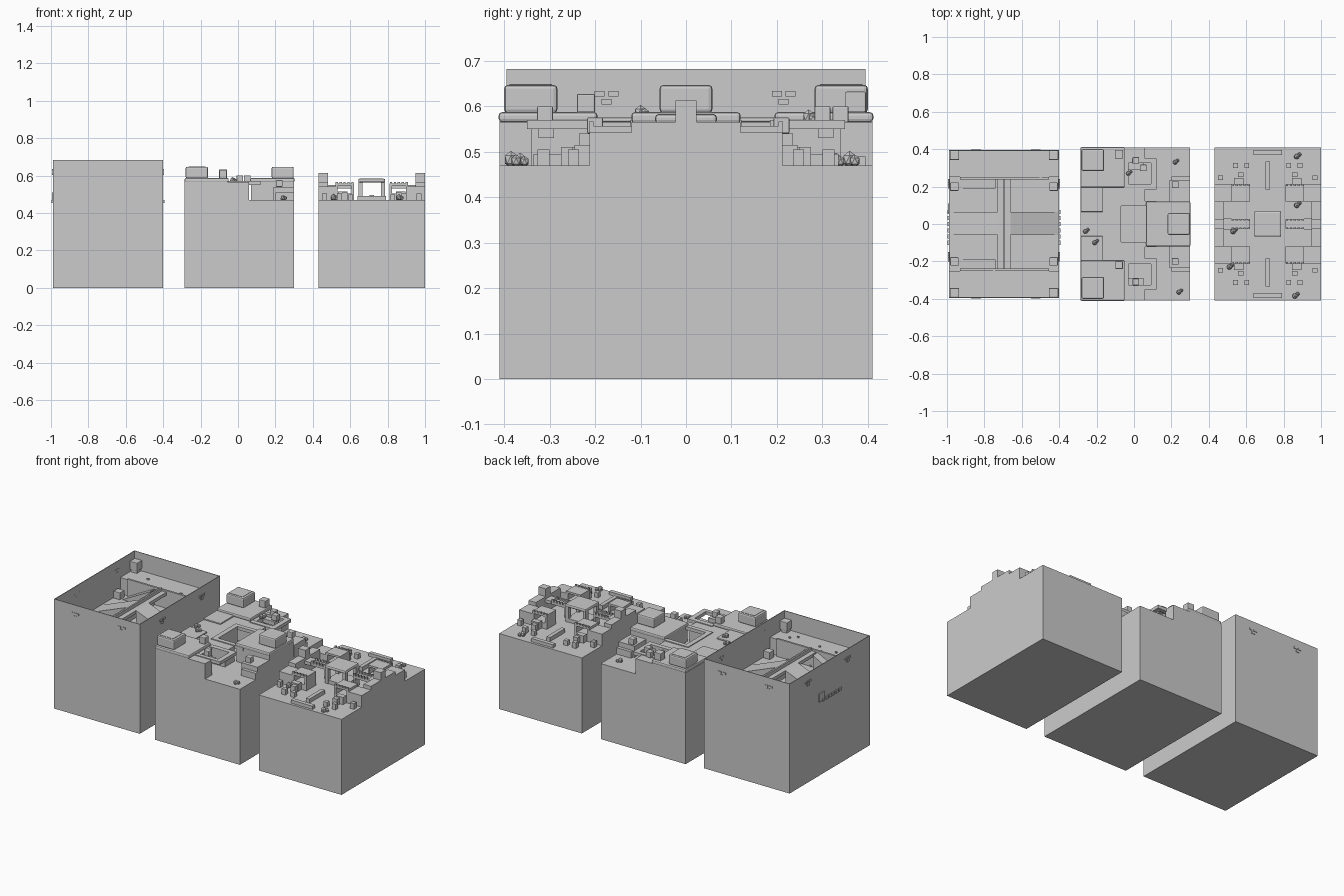
import bpy, bmesh, random
from mathutils import Matrix, Vector

if "Cube" in bpy.data.objects:
    bpy.data.objects.remove(bpy.data.objects["Cube"])
random.seed(4)

def finish(name, bm, bevel=0):
    bmesh.ops.recalc_face_normals(bm, faces=bm.faces)
    me = bpy.data.meshes.new(name)
    bm.to_mesh(me)
    bm.free()
    ob = bpy.data.objects.new(name, me)
    bpy.context.collection.objects.link(ob)
    if bevel:
        m = ob.modifiers.new("soft_edge", 'BEVEL')
        m.width, m.segments = bevel, 2
    return ob

def box(name, x0, x1, y0, y1, z0, z1, bevel=0):
    bm = bmesh.new()
    c = Vector(((x0+x1)/2, (y0+y1)/2, (z0+z1)/2))
    mat = Matrix.Translation(c) @ Matrix.Diagonal((x1-x0, y1-y0, z1-z0, 1))
    bmesh.ops.create_cube(bm, size=1, matrix=mat)
    return finish(name, bm, bevel)

def ybox(name, x0, x1, y0, y1, z0, z1, bevel=0):
    """box mirrored across y = 0"""
    box(name, x0, x1, y0, y1, z0, z1, bevel)
    box(name, x0, x1, -y1, -y0, z0, z1, bevel)

def prism(name, pts, y0, y1):
    """extrude an xz profile along y"""
    bm = bmesh.new()
    f = bm.faces.new([bm.verts.new((x, y0, z)) for x, z in pts])
    r = bmesh.ops.extrude_face_region(bm, geom=[f])
    vs = [v for v in r['geom'] if isinstance(v, bmesh.types.BMVert)]
    bmesh.ops.translate(bm, verts=vs, vec=(0, y1-y0, 0))
    return finish(name, bm)

def rock(x, y, z, r):
    bm = bmesh.new()
    for dx, dy, k in ((0, 0, 1), (r*.9, r*.7, .75)):
        mat = Matrix.Translation((x+dx, y+dy, z+r*k*.8)) @ Matrix.Diagonal((1, 1, 1.2, 1))
        bmesh.ops.create_icosphere(bm, subdivisions=1, radius=r*k, matrix=mat)
    finish("boulder", bm)

def crate(x, y, z, s=.04):
    box("crate", x-s/2, x+s/2, y-s/2, y+s/2, z, z+s, .003)

G = .47   # common ground level

# ---- left block: walled arena ----
L, R, C, T = -.99, -.40, -.695, .682
box("arena_base", L, R, -.395, .395, 0, G)
for x in (L, R-.004):
    box("arena_side_wall", x, x+.004, -.395, .395, G, T)
ybox("arena_end_wall", L, R, .391, .395, G, T)
ybox("arena_shelf", L, R, .25, .393, G, .57)
ybox("shelf_parapet", -.93, -.455, .238, .25, G, .58)
box("bridge", C-.035, C+.035, -.245, .245, .55, .57)
box("bridge_rail", C-.005, C+.005, -.24, .24, .57, .59)
# centre and shelf ramps
for s in (-1, 1):
    prism("centre_ramp", [(C+s*.29, G), (C+s*.035, G), (C+s*.035, .57)], -.06, .065)
    prism("shelf_ramp", [(-.93, G), (-.74, G), (-.74, .57)],
          *((.19, .24) if s > 0 else (-.24, -.19)))
# corner crates and floor crates
for x in (L+.03, R-.03):
    for y in (-.367, .367):
        box("corner_crate", x-.025, x+.025, y-.024, y+.024, .585, .637, .003)
        box("crate_foot", x-.02, x+.02, y-.02, y+.02, .57, .585)
    for y in (-.2, .2):
        crate(x, y, G, .045)
# rubble on the arena floor
for i in range(26):
    x, y = random.uniform(-.95, -.44), random.uniform(-.37, .37)
    z = .57 if abs(y) > .25 else G
    box("rubble", x-.006, x+.006, y-.005, y+.005, z, z+.008)
# brick clusters poking through the walls
for y in (-.19, .2):
    for dy, z in ((0, .622), (.03, .622), (.015, .604)):
        for x in (L, R):
            box("wall_brick", x-.005, x+.005, y-.011+dy, y+.011+dy, z, z+.012)
for x in (-.86, -.54):
    for dx, z in ((0, .622), (.03, .622), (.015, .604)):
        for y in (-.395, .395):
            box("wall_brick", x-.011+dx, x+.011+dx, y-.003, y+.003, z, z+.012)
# door sill blocks at the ramp ends
for x in (L, R):
    for i in range(6):
        y = -.1+i*.033
        box("door_sill", x-.006, x+.006, y-.011, y+.011, .452, .47)
box("door_frame", L-.005, L+.004, .06, .11, .46, .51)

# ---- middle block: terraced courtyard ----
box("court_base", -.285, .30, -.41, .41, 0, G)
box("deck_left", -.285, -.1, -.41, .41, G, .565)
ybox("deck_end", -.1, .06, .34, .41, G, .565)
ybox("deck_mid", -.1, .06, .12, .215, G, .565)
ybox("deck_inner", -.1, -.03, .215, .34, G, .565)
# overhanging frames with openings
ybox("frame_outer", -.05, .12, .325, .35, .55, .57)
ybox("frame_inner", -.05, .12, .185, .215, .55, .57)
ybox("frame_end", .09, .12, .215, .325, .55, .57)
ybox("frame_step", -.05, .05, .29, .325, .53, .555)
# sunken centre court
ybox("court_rim", -.1, .12, .095, .122, .55, .57)
box("court_rim_end", -.1, -.07, -.095, .095, G, .57)
# towers with caps and roof boxes
ybox("tower", -.285, -.055, .20, .41, .56, .568)
ybox("tower_cap", -.285, -.05, .195, .412, .565, .587, .007)
ybox("roof_box", -.28, -.16, .283, .40, .585, .647, .008)
ybox("roof_panel", -.265, -.175, .295, .388, .645, .649)
ybox("left_ledge", -.285, -.165, .065, .197, .565, .575, .004)
box("gate_wall", .07, .30, -.117, .117, G, .565)
box("gate_cap", .065, .302, -.12, .12, .563, .587, .007)
box("gate_box", .18, .298, -.058, .058, .585, .647, .008)
ybox("gate_step", .19, .30, .12, .235, G, .54)
ybox("low_step", .20, .30, .235, .255, G, .51)
# crates and boulders
crate(-.08, .373, .587, .045)
crate(-.08, -.22, .587, .04)
for x, y in ((.01, .34), (.05, .30), (.01, -.31)):
    crate(x, y, .565, .035)
crate(.22, .21, .54, .035)
crate(.22, -.2, .54, .035)
for x, y, z in ((.22, .33, G), (.24, -.365, G), (-.03, .27, .565),
                (-.26, -.04, .565), (-.21, -.1, .575)):
    rock(x, y, z, .014)

# ---- right block: twin forts ----
box("fort_base", .43, 1.0, -.41, .41, 0, G)
M = .715
for s in (-1, 1):
    def xb(name, a, b, *rest, f=box):
        """box measured outward from the block's middle"""
        lo, hi = sorted((M+s*a, M+s*b))
        f(name, lo, hi, *rest)
    xb("outer_wall", .235, .285, -.12, .12, G, .565)
    xb("gate_pillar", .235, .285, -.023, .023, .565, .613)
    xb("fort_terrace", .195, .285, .12, .212, G, .542, f=ybox)
    # hollow bunkers beside the terraces
    xb("bunker_roof", .095, .195, .12, .212, .545, .557, f=ybox)
    xb("bunker_leg", .095, .108, .12, .212, G, .545, f=ybox)
    xb("bunker_leg", .182, .195, .12, .212, G, .545, f=ybox)
    xb("bunker_sill", .108, .182, .12, .212, G, .505, f=ybox)
    # crenellated bridge
    xb("catwalk", .095, .195, -.025, .025, .53, .545)
    xb("catwalk_end", .195, .237, -.03, .03, .53, .55)
    xb("catwalk_leg", .095, .105, -.022, .022, G, .53)
    for i in range(5):
        a = .097+i*.021
        xb("merlon", a, a+.012, .018, .026, .545, .56, f=ybox)
        xb("bunker_merlon", a, a+.012, .204, .213, .557, .566, f=ybox)
    # steps and crates
    xb("fort_step", .13, .18, .212, .245, G, .515, f=ybox)
    xb("post", .13, .16, .25, .275, G, .51, f=ybox)
    xb("crate_low", .16, .185, .30, .327, G, .505, f=ybox)
    xb("crate_low", .10, .125, .30, .325, G, .50, f=ybox)
    xb("crate_low", .24, .265, .235, .26, G, .505, f=ybox)
    xb("canopy_leg", .05, .07, .04, .065, G, .57, f=ybox)
# central canopy and barriers
box("canopy_roof", M-.072, M+.072, -.068, .068, .562, .583, .008)
box("canopy_plinth", M-.065, M+.065, -.062, .062, G, .492)
ybox("long_barrier", M-.012, M+.012, .185, .335, G, .495)
ybox("end_barrier", M-.075, M+.075, .37, .395, G, .49)
for x, y in ((.86, -.385), (.87, .36), (.51, -.23), (.53, -.04), (.87, .1), (.97, .10)):
    rock(x, y, G, .016)
